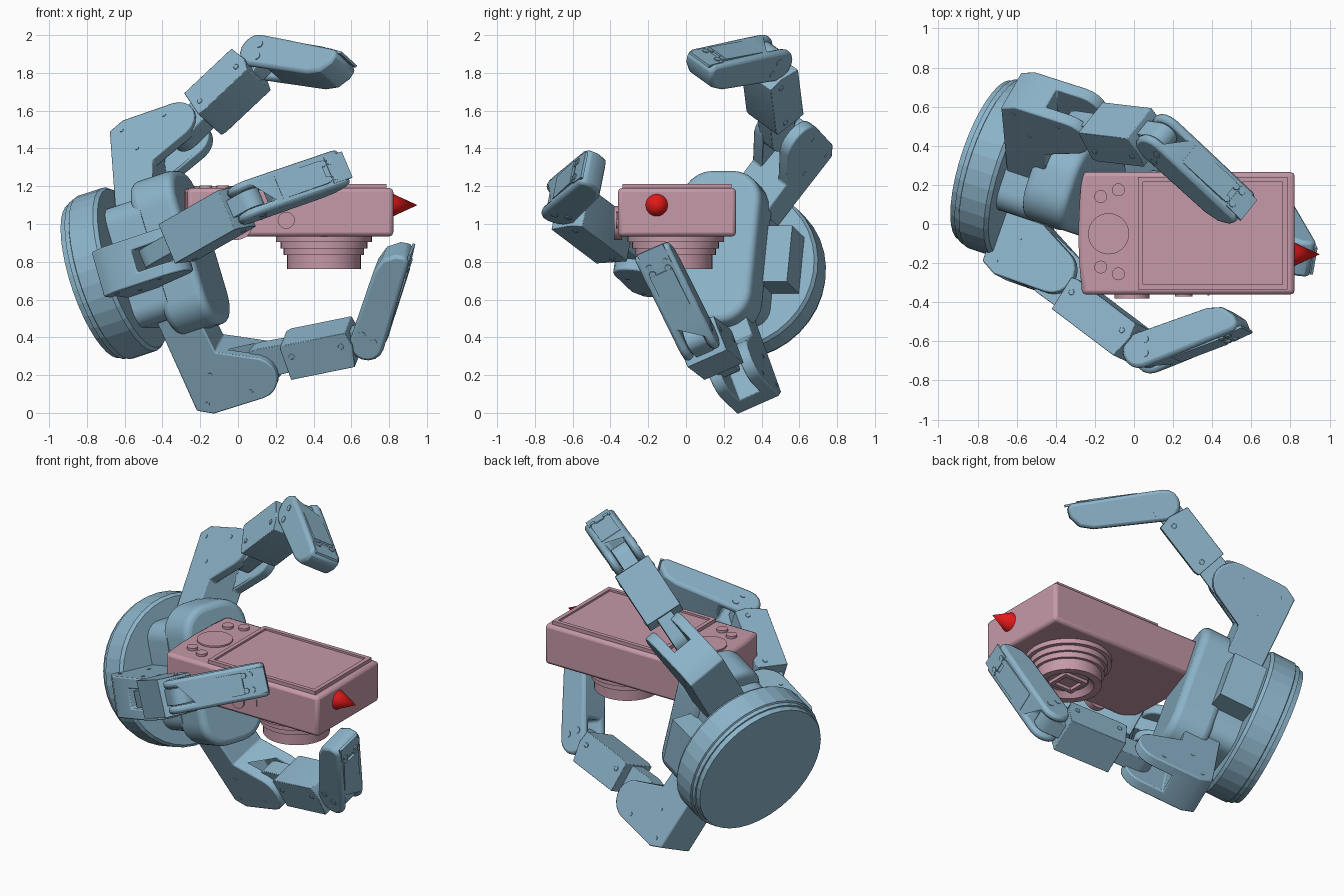
import bpy, bmesh
from math import cos, sin, pi, radians
from mathutils import Vector as V

if "Cube" in bpy.data.objects:
    bpy.data.objects.remove(bpy.data.objects["Cube"])

def material(name, rgb):
    m = bpy.data.materials.new(name)
    m.diffuse_color = (*rgb, 1)
    m.use_nodes = True
    m.node_tree.nodes["Principled BSDF"].inputs["Base Color"].default_value = m.diffuse_color
    return m

BLUE = material("hand_blue", (0.26, 0.45, 0.58))
PINK = material("camera_pink", (0.56, 0.32, 0.39))
RED = material("marker_red", (0.75, 0.01, 0.01))
X, Y, Z = V((1, 0, 0)), V((0, 1, 0)), V((0, 0, 1))

def finish(name, bm, mat, bevel=0, smooth=30, cutter=None):
    bmesh.ops.recalc_face_normals(bm, faces=bm.faces)
    me = bpy.data.meshes.new(name)
    bm.to_mesh(me)
    bm.free()
    ob = bpy.data.objects.new(name, me)
    bpy.context.collection.objects.link(ob)
    me.materials.append(mat)
    bpy.ops.object.select_all(action='DESELECT')
    ob.select_set(True)
    bpy.context.view_layer.objects.active = ob
    if cutter:
        m = ob.modifiers.new("slot", 'BOOLEAN')
        m.object, m.operation, m.solver = cutter, 'DIFFERENCE', 'EXACT'
        bpy.ops.object.modifier_apply(modifier="slot")
        bpy.data.objects.remove(cutter)
    if smooth:
        bpy.ops.object.shade_smooth_by_angle(angle=radians(smooth))
    if bevel:
        b = ob.modifiers.new("bevel", 'BEVEL')
        b.width, b.segments, b.limit_method, b.angle_limit = bevel, 2, 'ANGLE', radians(40)
    return ob

def prisms(name, parts, o, ex, ey, ez, mat, bevel=0, smooth=30, cutter=None):
    """Outlines in the ex/ey plane, each pushed from s0 to s1 along ez."""
    bm = bmesh.new()
    for pts, s0, s1 in parts:
        lo, hi = [[bm.verts.new(o + ex*p + ey*q + ez*s) for p, q in pts] for s in (s0, s1)]
        bm.faces.new(lo)
        bm.faces.new(hi)
        for i in range(len(pts)):
            j = (i + 1) % len(pts)
            bm.faces.new((lo[i], lo[j], hi[j], hi[i]))
    return finish(name, bm, mat, bevel, smooth, cutter)

def lathe(name, profile, o, axis, mat, n=32, smooth=0):
    """Profile of (radius, height); starts and ends on the axis."""
    a = axis.orthogonal().normalized()
    b = axis.cross(a)
    bm = bmesh.new()
    rings = []
    for r, h in profile:
        if r == 0:
            rings.append([bm.verts.new(o + axis*h)] * n)
        else:
            rings.append([bm.verts.new(o + axis*h + (a*cos(2*pi*i/n) + b*sin(2*pi*i/n))*r) for i in range(n)])
    for p, q in zip(rings, rings[1:]):
        for i in range(n):
            j = (i + 1) % n
            bm.faces.new(list(dict.fromkeys((p[i], p[j], q[j], q[i]))))
    return finish(name, bm, mat, 0, smooth)

def arc(cx, cy, r, a0, a1, n=8):
    return [(cx + r*cos(radians(a0 + (a1-a0)*i/n)), cy + r*sin(radians(a0 + (a1-a0)*i/n))) for i in range(n+1)]

def rect(x0, x1, y0, y1):
    return [(x0, y0), (x1, y0), (x1, y1), (x0, y1)]

def disc(cx, cy, r, n=16):
    return arc(cx, cy, r, 0, 360, n)[:-1]

def round_rect(x, y, r, n=6):
    return (arc(x-r, y-r, r, 0, 90, n) + arc(r-x, y-r, r, 90, 180, n)
            + arc(r-x, r-y, r, 180, 270, n) + arc(x-r, r-y, r, 270, 360, n))

# palm: round mount, inner body, side block and rounded pad
N = V((0.905, -0.30, 0.30)).normalized()
U = V((0.316, 0.949, 0)).normalized()
W = N.cross(U).normalized()
C = V((-0.757, 0.325, 0.70))
lathe("wrist_mount", [(0, 0), (0.43, 0), (0.435, 0.03), (0.445, 0.03), (0.445, 0.055),
                      (0.455, 0.06), (0.455, 0.20), (0.44, 0.22), (0, 0.22)], C, N, BLUE, 36)
prisms("palm_body", [(round_rect(0.22, 0.33, 0.1), 0.2, 0.42), (rect(0.1, 0.37, -0.14, 0.17), 0.2, 0.43)],
       C, U, W, N, BLUE)
pad = prisms("palm_pad", [(round_rect(0.225, 0.425, 0.17), 0.37, 0.62)], C + U*0.01, U, W, N, BLUE, 0.04)
pad.modifiers["bevel"].segments = 4

def finger(name, k, j, tip, shift_bracket, shift_link):
    """k: knuckle, j: second joint, tip: finger end; shifts fine-tune bracket and link root."""
    kb, k, j, tip = V(k) + V(shift_bracket), V(k) + V(shift_link), V(j), V(tip)
    d2, dd = (j-k).normalized(), (tip-j).normalized()
    a = d2.cross(dd).normalized()
    ab = (a - N*a.dot(N)).normalized()
    radial = N.cross(ab)
    # L-shaped knuckle bracket, slotted for the middle link
    shape = [(-0.37, -0.55), (-0.15, -0.45), (-0.14, -0.21)] + arc(0, 0, 0.12, -55, 90) + [(-0.29, 0.115), (-0.37, 0.07)]
    slot = prisms("slot_cutter", [(rect(-0.14, 0.3, -0.4, 0.3), -0.06, 0.06)], kb, N, radial, ab, BLUE, 0, 0)
    prisms(name + "_bracket", [(shape, -0.125, 0.125)], kb, N, radial, ab, BLUE, 0.008, 30, slot)
    prisms(name + "_bracket_screws", [(disc(p, q, 0.012, 8), s, s + 0.006)
                                      for p, q in ((-0.3, 0.05), (-0.22, -0.1), (-0.05, 0.06))
                                      for s in (-0.128, 0.122)], kb, N, radial, ab, BLUE)
    # middle link with a tongue at each end
    L = (j-k).length
    up = a.cross(d2)
    up = up if up.dot(radial) > 0 else -up
    tongue = arc(0, 0, 0.085, 90, 270) + arc(L, 0, 0.07, -90, 90)
    box = [(0.14, -0.09), (0.17, -0.10), (L-0.09, -0.10), (L-0.07, -0.02), (L-0.09, 0.10), (0.15, 0.10)]
    prisms(name + "_middle_link", [(tongue, -0.05, 0.05), (box, -0.115, 0.115)]
           + [(disc(p, -0.03, 0.016, 8), s, s + 0.006) for p in (0.19, L-0.13) for s in (-0.12, 0.114)],
           k, d2, up, a, BLUE, 0.012)
    # fingertip, forked at the joint, tapered inward at the end
    T = (tip-j).length
    out = a.cross(dd)
    out = out if out.dot(up) > 0 else -out
    body = arc(0, 0, 0.092, 90, 270) + [(T-0.14, -0.084), (T-0.06, -0.06), (T-0.01, 0.0), (T, 0.055),
                                        (T-0.03, 0.078), (0.13, 0.09)]
    slot = prisms("slot_cutter", [(rect(-0.2, 0.12, -0.2, 0.2), -0.053, 0.053)], j, dd, out, a, BLUE, 0, 0)
    prisms(name + "_tip", [(body, -0.1, 0.1)], j, dd, out, a, BLUE, 0.018, 30, slot)
    nail = [(T-0.1, 0.07), (T+0.01, 0.064), (T+0.01, 0.078), (T-0.1, 0.086)]
    prisms(name + "_tip_panel", [(rect(0.15, T-0.13, 0.08, 0.092), -0.065, 0.065), (nail, -0.075, 0.075)],
           j, dd, out, a, BLUE)
    side = [(disc(e, f, 0.02, 10), s, s + 0.007) for e, f in ((0.03, 0.03), (0.05, -0.04)) for s in (-0.104, 0.097)]
    prisms(name + "_tip_side_screws", side, j, dd, out, a, BLUE)
    prisms(name + "_tip_back_screws", [(disc(T-0.08 - 0.04*i, sy, 0.018, 10), 0.075, 0.09)
                                       for i in (0, 1) for sy in (-0.045, 0.045)], j, dd, a, out, BLUE)

finger("upper_finger", (-0.29, 0.53, 1.48), (0.135, 0.435, 1.88), (0.55, 0.055, 1.81), (0, 0, 0), (0, -0.045, 0))
finger("front_finger", (-0.43, -0.29, 0.84), (0.06, -0.66, 1.12), (0.55, -0.475, 1.29), (0.045, 0.04, 0), (0, 0, 0))
finger("lower_finger", (0.11, 0.26, 0.26), (0.695, 0.055, 0.395), (0.85, -0.185, 0.88), (0, 0, -0.03), (0.02, -0.055, 0.02))

# camera body, slightly bowed on the grip end
O = V((0, 0, 0))
body = [(0.822, -0.36), (0.822, 0.265), (-0.265, 0.265), (-0.278, 0.12), (-0.285, -0.05), (-0.28, -0.2), (-0.265, -0.36)]
prisms("camera_body", [(body, 0.935, 1.19)], O, X, Y, Z, PINK, 0.02)

# screen plate with raised frame
fx0, fx1, fy0, fy1, b = 0.02, 0.785, -0.335, 0.24, 0.026
prisms("screen_frame", [(rect(fx0, fx1, fy0, fy0 + b), 1.18, 1.212), (rect(fx0, fx1, fy1 - b, fy1), 1.18, 1.212),
                        (rect(fx0, fx0 + b, fy0 + b, fy1 - b), 1.18, 1.212),
                        (rect(fx1 - b, fx1, fy0 + b, fy1 - b), 1.18, 1.212)], O, X, Y, Z, PINK)
prisms("screen", [(rect(0.03, 0.775, -0.325, 0.23), 1.18, 1.2)], O, X, Y, Z, PINK)

# control dial and buttons
prisms("control_buttons", [(disc(-0.13, -0.05, 0.105, 32), 1.18, 1.2)]
       + [(disc(x, y, 0.033), 1.18, 1.205) for x, y in ((-0.17, 0.14), (-0.08, 0.175), (-0.17, -0.22), (-0.08, -0.255))],
       O, X, Y, Z, PINK)
prisms("edge_controls", [(disc(-0.01, 1.005, 0.09, 28), 0.34, 0.38), (disc(0.255, 1.02, 0.045, 20), 0.34, 0.37),
                         (rect(0.377, 0.387, 1.02, 1.06), 0.34, 0.365)], O, X, Z, -Y, PINK)

# stepped lens with recessed front and shutter opening
LC = V((0.455, -0.055, 0.94))
lathe("lens", [(0, 0), (0.255, 0), (0.255, 0.035), (0.23, 0.035), (0.23, 0.07), (0.213, 0.07), (0.213, 0.105),
               (0.195, 0.105), (0.195, 0.178), (0.15, 0.178), (0.12, 0.145), (0, 0.145)], LC, -Z, PINK, 40, 30)
prisms("lens_window", [(rect(x0, x1, y0, y1), -0.165, -0.14) for x0, x1, y0, y1 in
                       ((-0.085, 0.085, 0.05, 0.075), (-0.085, 0.085, -0.075, -0.05),
                        (-0.085, -0.06, -0.05, 0.05), (0.06, 0.085, -0.05, 0.05))], LC, X, Y, Z, PINK)

# red direction marker
lathe("marker_cone", [(0, 0), (0.062, 0), (0, 0.135)], V((0.815, -0.155, 1.1)), X, RED, 24, 40)
